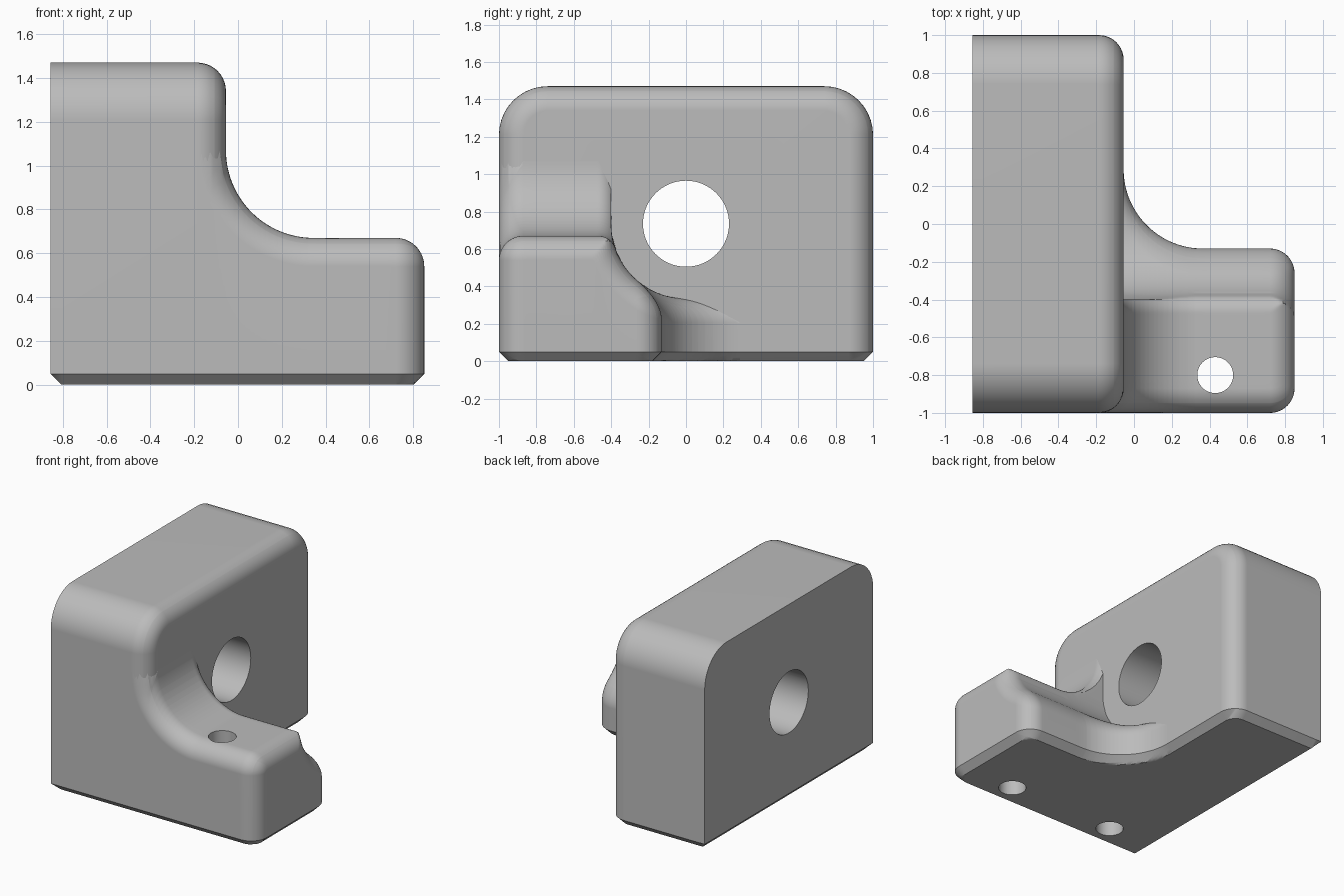
import bpy, bmesh
from math import sin, cos, pi, sqrt, hypot, asin, inf

if "Cube" in bpy.data.objects:
    bpy.data.objects.remove(bpy.data.objects["Cube"])

ROUND, CHAMFER = 0.13, 0.05        # edge rounding, bottom chamfer
LEFT, FACE, RIGHT = -0.855, -0.055, 0.85
TOP, BORE_Z, CLEAR = 1.47, 0.735, 0.4
STEPS = 10

grey = bpy.data.materials.new("plain grey")
grey.diffuse_color = (0.5, 0.5, 0.5, 1)
grey.use_nodes = True
grey.node_tree.nodes["Principled BSDF"].inputs["Base Color"].default_value = (0.5, 0.5, 0.5, 1)


def make_object(name, bm):
    bmesh.ops.recalc_face_normals(bm, faces=bm.faces)
    mesh = bpy.data.meshes.new(name)
    bm.to_mesh(mesh)
    bm.free()
    mesh.materials.append(grey)
    ob = bpy.data.objects.new(name, mesh)
    bpy.context.collection.objects.link(ob)
    return ob


def drill(ob, radius, depth, location, rotation=(0, 0, 0)):
    bpy.ops.mesh.primitive_cylinder_add(vertices=64, radius=radius, depth=depth,
                                        location=location, rotation=rotation)
    cutter = bpy.context.object
    cutter.data.materials.append(grey)
    cutter.hide_render = True
    mod = ob.modifiers.new("hole", 'BOOLEAN')
    mod.operation, mod.solver, mod.object = 'DIFFERENCE', 'EXACT', cutter
    bpy.context.view_layer.objects.active = ob
    bpy.ops.object.modifier_apply(modifier=mod.name)
    bpy.data.objects.remove(cutter)


def finish(ob):
    bpy.ops.object.select_all(action='DESELECT')
    ob.select_set(True)
    bpy.context.view_layer.objects.active = ob
    bpy.ops.object.shade_smooth_by_angle(angle=pi / 6)
    ob.modifiers.new("even shading", 'WEIGHTED_NORMAL').keep_sharp = True


def drop(d, r=ROUND):
    """Depth of a rounded edge at distance d from it."""
    d = min(max(d, 0), r)
    return r - sqrt(r * r - (r - d) ** 2)


# Upright block: outlines stacked along x, shrinking round the right face
def block_outline(x):
    past = max(0, x - (FACE - ROUND))
    inset = ROUND - sqrt(max(0, ROUND ** 2 - past ** 2))
    w, corner = 1 - inset, 0.26 - inset
    low = max(0, CHAMFER - min(x - LEFT, FACE - x))
    r = ROUND - CHAMFER
    foot_w = 1 - CHAMFER - (r - sqrt(max(0, r * r - past ** 2)))
    half = [(foot_w, low), (w, CHAMFER)]
    for i in range(STEPS + 1):
        a = pi / 2 * i / STEPS
        half.append((0.74 + corner * cos(a), TOP - 0.26 + corner * sin(a)))
    return [(x, y, z) for y, z in half] + [(x, -y, z) for y, z in reversed(half)]


turns = sorted([pi / 2 * i / STEPS for i in range(STEPS + 1)] + [asin(1 - CHAMFER / ROUND)])
stations = [LEFT, LEFT + CHAMFER] + [FACE - ROUND + ROUND * sin(t) for t in turns]
bm = bmesh.new()
rings = [[bm.verts.new(p) for p in block_outline(x)] for x in stations]
for a, b in zip(rings, rings[1:]):
    for i in range(len(a)):
        j = (i + 1) % len(a)
        bm.faces.new((a[i], a[j], b[j], b[i]))
bm.faces.new(rings[0])
bm.faces.new(rings[-1])
block = make_object("upright_block", bm)
drill(block, 0.23, 3, (0, 0, BORE_Z), (0, pi / 2, 0))
drill(block, 0.095, 1.2, (-0.45, -0.8, 0))
finish(block)

# Foot plan: rounded bar with a concave sweep into the block at the back
BACK, SWEEP_X, SWEEP_Y, SWEEP = -0.13, 0.365, 0.29, 0.42
FILLET_X, FILLET_Z, FILLET = 0.345, 1.07, 0.4


def y_limits(x):
    corner = drop(RIGHT - x)
    back = BACK - corner
    if x < SWEEP_X:
        back = SWEEP_Y - sqrt(max(0, SWEEP ** 2 - (x - SWEEP_X) ** 2))
    return -1 + corner, back


def edge_distance(x, y):
    if x < SWEEP_X:
        return max(0, min(y + 1, hypot(x - SWEEP_X, y - SWEEP_Y) - SWEEP))
    qx = x - (RIGHT - ROUND)
    qy = abs(y - (BACK - 1) / 2) - ((BACK + 1) / 2 - ROUND)
    return max(0, ROUND - hypot(max(qx, 0), max(qy, 0)) - min(max(qx, qy), 0))


# Foot top: fillet up to the block, cut by the clearance round the bore
def top_height(x, y):
    edge = drop(edge_distance(x, y))
    fall = max(edge, drop(-0.37 - y, 0.1))
    r = FILLET + fall
    fillet = FILLET_Z - sqrt(max(0, r * r - min(0, x - FILLET_X) ** 2))
    r = CLEAR + edge
    clear = inf if y < -r else BORE_Z - sqrt(r * r - min(0, y) ** 2)
    return min(fillet, clear)


def spread(a, b, n):
    return [a + (b - a) * i / n for i in range(n)]


def y_samples(x):
    front, back = y_limits(x)
    rim = sorted([ROUND * (1 - cos(t)) for t in spread(0, pi / 2, STEPS)] + [CHAMFER])
    band = spread(-0.56, -0.401, 16) + [-0.401, -0.399]
    return ([front + d for d in rim] + spread(front + ROUND, -0.56, 6) + band
            + spread(-0.395, back - ROUND, 24) + [back - ROUND]
            + [back - d for d in reversed(rim)])


bends = spread(0, pi / 2, 30)
raw = sorted([FILLET_X - FILLET * cos(a) for a in bends]
             + [FILLET_X - (FILLET + ROUND) * cos(a) for a in bends]
             + spread(SWEEP_X, RIGHT - ROUND, 8) + [RIGHT - CHAMFER]
             + [RIGHT - ROUND + ROUND * sin(a) for a in spread(0, pi / 2, 14)] + [RIGHT])
xs = [x for i, x in enumerate(raw) if i == 0 or x - raw[i - 1] > 0.0004]

bm = bmesh.new()
upper, lower = [], []
for x in xs:
    ys = y_samples(x)
    upper.append([bm.verts.new((x, y, top_height(x, y))) for y in ys])
    lower.append([bm.verts.new((x, y, max(0, CHAMFER - edge_distance(x, y)))) for y in ys])
for grid in (upper, lower):
    for a, b in zip(grid, grid[1:]):
        for j in range(len(a) - 1):
            bm.faces.new((a[j], b[j], b[j + 1], a[j + 1]))


def rim_loop(grid):
    return ([c[0] for c in grid] + grid[-1][1:] + [c[-1] for c in reversed(grid[:-1])]
            + grid[0][-2:0:-1])


hi, lo = rim_loop(upper), rim_loop(lower)
for i in range(len(hi)):
    j = (i + 1) % len(hi)
    bm.faces.new((hi[i], hi[j], lo[j], lo[i]))
foot = make_object("foot", bm)
drill(foot, 0.095, 3, (0.43, -0.8, 0))
finish(foot)
